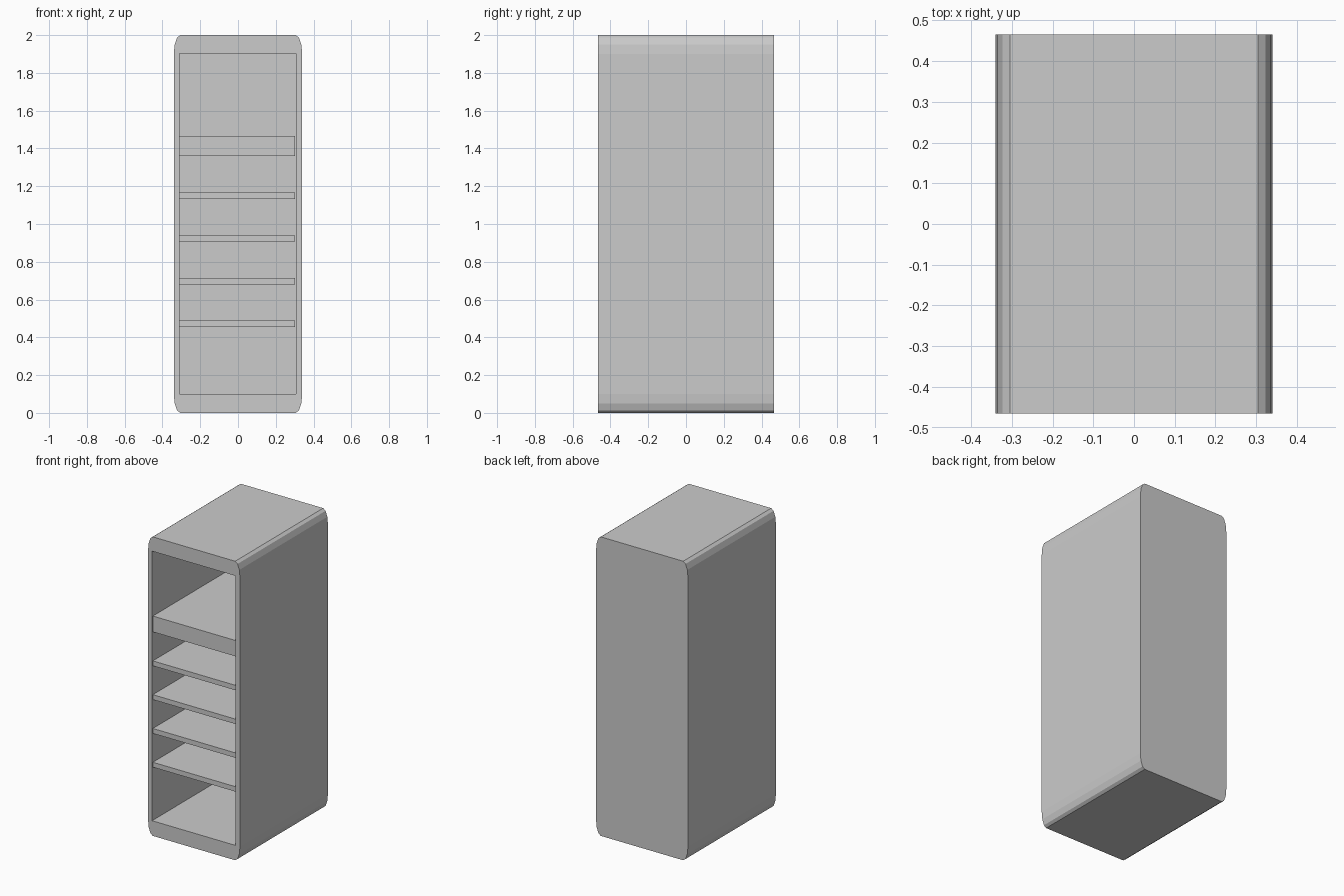
import bpy
import bmesh
from math import sin, cos, pi

if "Cube" in bpy.data.objects:
    bpy.data.objects.remove(bpy.data.objects["Cube"])


def new_object(name, bm):
    bmesh.ops.recalc_face_normals(bm, faces=bm.faces)
    mesh = bpy.data.meshes.new(name)
    bm.to_mesh(mesh)
    bm.free()
    obj = bpy.data.objects.new(name, mesh)
    bpy.context.collection.objects.link(obj)
    return obj


def prism(name, profile, y0, y1):
    """Extrude an xz outline from y0 to y1."""
    bm = bmesh.new()
    face = bm.faces.new([bm.verts.new((x, y0, z)) for x, z in profile])
    ext = bmesh.ops.extrude_face_region(bm, geom=[face], use_keep_orig=True)
    verts = [g for g in ext["geom"] if isinstance(g, bmesh.types.BMVert)]
    bmesh.ops.translate(bm, vec=(0, y1 - y0, 0), verts=verts)
    return new_object(name, bm)


def box(name, x0, x1, y0, y1, z0, z1):
    return prism(name, [(x0, z0), (x1, z0), (x1, z1), (x0, z1)], y0, y1)


W, D, H = 0.34, 0.465, 2.0      # half width, half depth, height
RX, RZ, SEG = 0.035, 0.1, 3     # stretched corner rounding
FRONT, BACK = -D + 0.008, 0.42  # shelf front and inner back wall

# Cabinet outline: four elliptical corners
outline = []
for i, (sx, sz) in enumerate([(1, 1), (-1, 1), (-1, -1), (1, -1)]):
    for k in range(SEG + 1):
        a = pi / 2 * (i + k / SEG)
        outline.append((sx * (W - RX) + RX * cos(a),
                        H / 2 + sz * (H / 2 - RZ) + RZ * sin(a)))
cabinet = prism("cabinet_body", outline, -D, D)

# Open compartment cut into the front
cutter = box("compartment_cutter", -0.31, 0.307, -D - 0.1, BACK, 0.1, 1.903)
cutter.hide_render = True
cut = cabinet.modifiers.new("compartment", "BOOLEAN")
cut.operation = "DIFFERENCE"
cut.solver = "EXACT"
cut.object = cutter
bpy.context.view_layer.objects.active = cabinet
bpy.ops.object.modifier_apply(modifier=cut.name)
bpy.data.objects.remove(cutter)

# Four thin shelves and one thick upper shelf
shelves = [(0.455 + 0.226 * i, 0.033) for i in range(4)] + [(1.36, 0.106)]
for i, (z, t) in enumerate(shelves):
    box(f"shelf_{i + 1}", -0.31, 0.303, FRONT, BACK, z, z + t)
